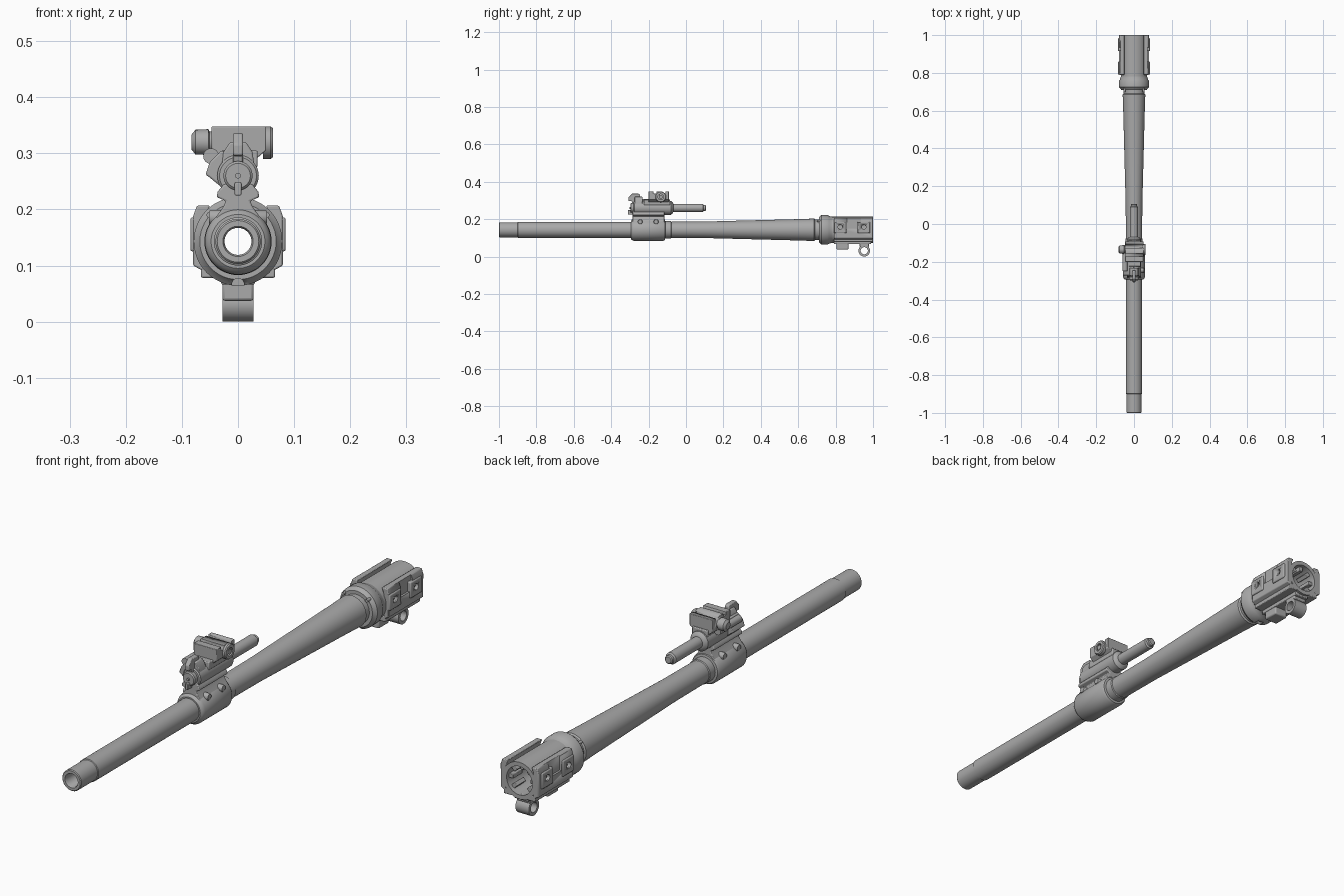
import bpy, bmesh, math
from mathutils import Vector, Matrix

if "Cube" in bpy.data.objects:
    bpy.data.objects.remove(bpy.data.objects["Cube"], do_unlink=True)

steel = bpy.data.materials.new("grey_steel")
steel.use_nodes = True
GREY = (0.4, 0.4, 0.4, 1)
steel.diffuse_color = GREY
steel.node_tree.nodes["Principled BSDF"].inputs["Base Color"].default_value = GREY
AXIS = 0.143   # bore height
TUBE = 0.26    # gas cylinder height
DIRS = {"x": Vector((1, 0, 0)), "y": Vector((0, 1, 0)), "z": Vector((0, 0, 1))}


def finish(name, bm, bevel=0):
    bmesh.ops.recalc_face_normals(bm, faces=bm.faces)
    me = bpy.data.meshes.new(name)
    bm.to_mesh(me)
    bm.free()
    ob = bpy.data.objects.new(name, me)
    bpy.context.collection.objects.link(ob)
    me.materials.append(steel)
    if bevel:
        mod = ob.modifiers.new("bevel", "BEVEL")
        mod.width, mod.segments, mod.limit_method = bevel, 2, "ANGLE"
    bpy.ops.object.select_all(action="DESELECT")
    ob.select_set(True)
    bpy.context.view_layer.objects.active = ob
    bpy.ops.object.shade_smooth_by_angle(angle=math.radians(35))
    return ob


def lathe(name, profile, centre, axis="y", seg=48, ring=False):
    """Revolve (distance, radius) pairs; ring joins the last pair to the first."""
    bm = bmesh.new()
    turn = DIRS["z"].rotation_difference(DIRS[axis])
    rows = []
    for d, r in profile:
        angles = [2 * math.pi * i / seg for i in range(seg)]
        rows.append([bm.verts.new(turn @ Vector((r * math.cos(a), r * math.sin(a), d))
                                  + Vector(centre)) for a in angles])
    pairs = list(zip(rows, rows[1:]))
    if ring:
        pairs.append((rows[-1], rows[0]))
    else:
        bm.faces.new(rows[0])
        bm.faces.new(rows[-1])
    for a, b in pairs:
        for i in range(seg):
            j = (i + 1) % seg
            bm.faces.new((a[i], a[j], b[j], b[i]))
    return finish(name, bm)


def box(name, x, y, z, bevel=0.003, spin=0):
    """Box from ranges; spin turns it about the bore."""
    bm = bmesh.new()
    size = [b - a for a, b in (x, y, z)]
    mid = [(a + b) / 2 for a, b in (x, y, z)]
    bmesh.ops.create_cube(bm, size=1, matrix=Matrix.Translation(mid) @ Matrix.Diagonal((*size, 1)))
    if spin:
        bmesh.ops.rotate(bm, verts=bm.verts, cent=(0, 0, AXIS), matrix=Matrix.Rotation(spin, 3, "Y"))
    return finish(name, bm, bevel)


def prism(name, outline, lo, hi, axis="y", bevel=0.003):
    """Extrude an outline; (x, z) along y, or (y, z) along x."""
    bm = bmesh.new()
    at = (lambda p, d: (p[0], d, p[1])) if axis == "y" else (lambda p, d: (d, p[0], p[1]))
    a = [bm.verts.new(at(p, lo)) for p in outline]
    b = [bm.verts.new(at(p, hi)) for p in outline]
    bm.faces.new(a)
    bm.faces.new(b)
    for i in range(len(a)):
        j = (i + 1) % len(a)
        bm.faces.new((a[i], a[j], b[j], b[i]))
    return finish(name, bm, bevel)


def cut(target, cutter):
    mod = target.modifiers.new("cut", "BOOLEAN")
    mod.operation, mod.solver, mod.object = "DIFFERENCE", "EXACT", cutter
    graph = bpy.context.evaluated_depsgraph_get()
    mesh = bpy.data.meshes.new_from_object(target.evaluated_get(graph))
    target.modifiers.clear()
    target.data = mesh
    bpy.data.objects.remove(cutter, do_unlink=True)


def both(points):
    return points + [(-x, z) for x, z in reversed(points)]


# Barrel with open bore, taper and breech cavity
lathe("barrel", [(-1, 0.037), (-0.997, 0.04), (-0.9, 0.04), (-0.898, 0.043), (-0.08, 0.043),
                 (0.1, 0.044), (0.6, 0.057), (0.685, 0.06), (0.69, 0.055), (0.78, 0.055),
                 (0.78, 0.024), (-0.994, 0.024), (-1, 0.027)], (0, 0, AXIS), ring=True)

# Breech extension and its flange
lathe("breech_sleeve", [(0.76, 0.07), (1, 0.07), (1, 0.054), (0.86, 0.054), (0.83, 0.024),
                        (0.76, 0.024)], (0, 0, AXIS), ring=True)
flange = lathe("flange", [(0.71, 0.068), (0.718, 0.073), (0.724, 0.079), (0.757, 0.079), (0.765, 0.074),
                          (0.78, 0.07), (0.78, 0.05), (0.71, 0.05)], (0, 0, AXIS), ring=True)
cut(flange, lathe("notch_cutter", [(0.7, 0.011), (0.745, 0.011)], (0, 0, 0.066), seg=20))
for side in (-1, 1):
    tag = "left" if side > 0 else "right"
    rng = lambda a, b: tuple(sorted((side * a, side * b)))
    outline = [(0.058, 0.088), (0.08, 0.1), (0.08, 0.188), (0.073, 0.207), (0.05, 0.207), (0.058, 0.185)]
    rail = prism(tag + "_rail", [(side * x, z) for x, z in outline], 0.79, 1)
    cut(rail, box("recess_cutter", rng(0.072, 0.1), (0.862, 0.935), (0.15, 0.25), 0))
    for y in (0.825, 0.95):
        pad = box(tag + "_rail_pad", rng(0.06, 0.085), (y - 0.034, y + 0.034), (0.125, 0.186), 0.004)
        for target in (pad, rail):
            cut(target, lathe("hole_cutter", [(side * 0.068, 0.012), (side * 0.1, 0.012)],
                              (0, y, 0.158), "x", 20))
        lathe(tag + "_rail_pin", [(side * 0.06, 0.006), (side * 0.076, 0.006)], (0, y, 0.158), "x", 16)
    box(tag + "_lower_ledge", rng(0.03, 0.066), (0.79, 1), (0.078, 0.1))
    lathe(tag + "_flange_pin", [(0.7, 0.006), (0.72, 0.006)], (side * 0.05, 0, 0.19), seg=16)

# Locking lugs inside the breech
for k in range(8):
    if k != 4:
        box("locking_lug", (-0.008, 0.008), (0.93, 0.985), (AXIS + 0.036, AXIS + 0.058), 0.002,
            spin=k * math.pi / 4)

# Mounts below the breech
box("bottom_plate", (-0.03, 0.03), (0.79, 0.99), (0.066, 0.09))
box("front_lug", (-0.028, 0.028), (0.805, 0.868), (0.037, 0.08), 0.005)
lathe("hinge_loop", [(-0.028, 0.031), (0.028, 0.031), (0.028, 0.019), (-0.028, 0.019)],
      (0, 0.953, 0.031), "x", 32, True)
box("hinge_web", (-0.028, 0.028), (0.928, 0.978), (0.054, 0.08))

# Gas block clamp around the barrel
lathe("clamp_collar", [(-0.295, 0.048), (-0.29, 0.054), (-0.28, 0.059), (-0.12, 0.059),
                       (-0.112, 0.054), (-0.11, 0.042), (-0.295, 0.042)], (0, 0, AXIS), ring=True)
lathe("retaining_ring", [(-0.11, 0.046), (-0.08, 0.046), (-0.076, 0.042), (-0.11, 0.042)],
      (0, 0, AXIS), ring=True)
prism("clamp_neck", both([(0.045, 0.178), (0.026, 0.205), (0.022, 0.215), (0.038, 0.222), (0.036, 0.232),
                          (0.025, 0.245)]), -0.285, -0.115)
for y in (-0.245, -0.16):
    lathe("clamp_pin", [(-0.052, 0.011), (-0.049, 0.013), (0.049, 0.013), (0.052, 0.011)],
          (0, y, 0.186), "x", 24)

# Gas cylinder, plug and tube
lathe("gas_cylinder", [(-0.28, 0.033), (-0.276, 0.037), (-0.08, 0.037), (-0.072, 0.03), (-0.068, 0.022)],
      (0, 0, TUBE))
lathe("gas_plug", [(-0.298, 0.022), (-0.294, 0.026), (-0.27, 0.026)], (0, 0, TUBE))
lathe("plug_centre", [(-0.303, 0.005), (-0.29, 0.005)], (0, 0, TUBE), seg=16)
box("plug_key", (-0.006, 0.006), (-0.31, -0.28), (0.225, 0.248), 0.002)
lathe("gas_tube", [(-0.08, 0.022), (0.09, 0.022), (0.094, 0.016), (0.104, 0.016), (0.107, 0.012)],
      (0, 0, TUBE), seg=32)
prism("adjuster_lobe", [(-0.02, 0.232), (-0.052, 0.258), (-0.058, 0.262), (-0.05, 0.285), (-0.03, 0.305),
                        (0, 0.3)], -0.272, -0.2)
lathe("adjuster_stud", [(-0.25, 0.014), (-0.12, 0.014)], (-0.048, 0, 0.295), seg=24)

# Folding hook at the front
prism("hook", [(-0.265, 0.27), (-0.245, 0.29), (-0.245, 0.33), (-0.252, 0.336), (-0.29, 0.336),
               (-0.308, 0.316), (-0.308, 0.296), (-0.29, 0.296), (-0.285, 0.27)], -0.009, 0.009, "x")
prism("hook_base", both([(0.03, 0.27), (0.026, 0.302), (0.014, 0.32)]), -0.275, -0.232)

# Sight block with cross bolt
box("sight_saddle", (-0.03, 0.035), (-0.225, -0.085), (0.275, 0.305))
block = prism("sight_block", [(-0.047, 0.348), (0.05, 0.348), (0.05, 0.305), (0.03, 0.288),
                              (-0.03, 0.288), (-0.047, 0.3)], -0.2, -0.092, bevel=0.002)
for y in (-0.165, -0.118):
    cut(block, box("slot_cutter", (-0.1, 0.1), (y - 0.008, y + 0.008), (0.337, 0.36), 0))
lathe("bolt_knob", [(-0.083, 0.013), (-0.076, 0.022), (-0.053, 0.023), (-0.051, 0.019), (-0.045, 0.019)],
      (0, -0.135, 0.32), "x", 24)
lathe("bolt_disc", [(0.045, 0.029), (0.058, 0.029), (0.062, 0.026), (0.062, 0.015), (0.054, 0.015),
                    (0.045, 0.015)], (0, -0.135, 0.319), "x", 32, True)
lathe("bolt_nut", [(0.045, 0.011), (0.06, 0.011)], (0, -0.135, 0.319), "x", 6)
